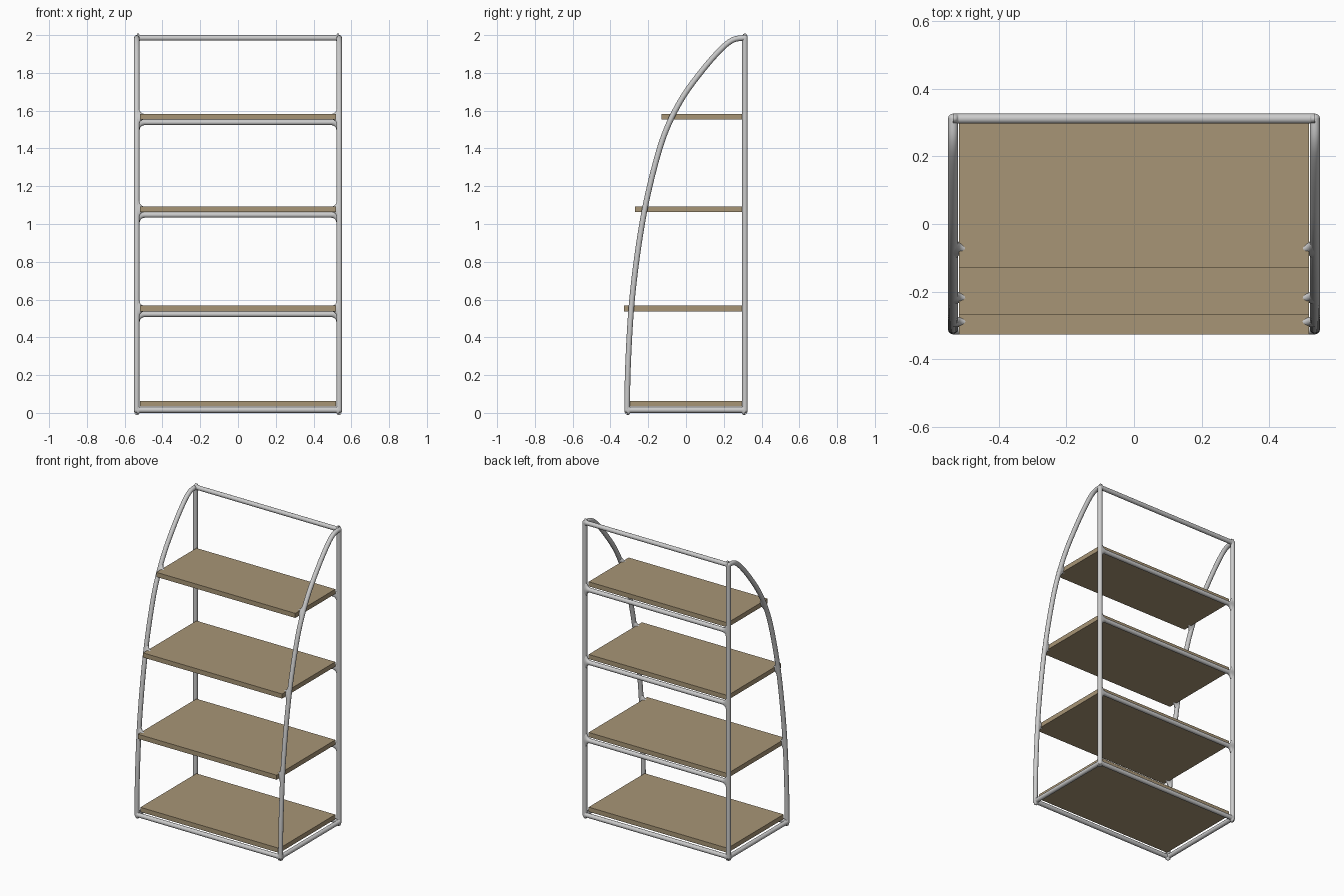
import bpy, bmesh, math
from mathutils import Vector

if "Cube" in bpy.data.objects:
    bpy.data.objects.remove(bpy.data.objects["Cube"])

R = 0.0148             # tube radius
X, Y = 0.536, 0.312    # tube centre lines
ZB, ZT = 0.015, 1.985
SEG = 20

wood = bpy.data.materials.new("wood")
wood.diffuse_color = (0.39, 0.30, 0.18, 1)
wood.use_nodes = True
wood.node_tree.nodes["Principled BSDF"].inputs["Base Color"].default_value = wood.diffuse_color


def finish(name, bm):
    bmesh.ops.recalc_face_normals(bm, faces=bm.faces)
    me = bpy.data.meshes.new(name)
    bm.to_mesh(me)
    bm.free()
    ob = bpy.data.objects.new(name, me)
    bpy.context.collection.objects.link(ob)
    return ob


def sweep(name, rings):
    """Skin rings given as (centre, half-axis u, half-axis v)."""
    bm = bmesh.new()
    loops = []
    for c, u, v in rings:
        loops.append([bm.verts.new(c + u * math.cos(2 * math.pi * i / SEG) + v * math.sin(2 * math.pi * i / SEG))
                      for i in range(SEG)])
    for a, b in zip(loops, loops[1:]):
        for i in range(SEG):
            j = (i + 1) % SEG
            bm.faces.new((a[i], a[j], b[j], b[i]))
    bm.faces.new(loops[0])
    bm.faces.new(loops[-1])
    ob = finish(name, bm)
    for p in ob.data.polygons:
        p.use_smooth = len(p.vertices) == 4
    return ob


def bar(name, a, b, up, flare=0.0):
    """Straight tube whose ends flare along 'up' like a weld fillet."""
    a, b, up = Vector(a), Vector(b), Vector(up).normalized()
    d = (b - a).normalized()
    u = d.cross(up).normalized() * R
    stations = [(0.0, flare)]
    if flare:
        for k in range(7):
            t = k / 6 * math.pi / 2
            stations.append((R * 0.7 + flare * math.sin(t) * 0.8, flare * (1 - math.sin(t)) ** 1.0
                             if k == 0 else flare * (1 - math.sqrt(1 - (1 - math.sin(t)) ** 2)) if k > 6
                             else flare * (1 - math.sqrt(max(0, 1 - (1 - math.sin(t)) ** 2)))))
    rings = [(a + d * s, u, up * (R + f)) for s, f in stations]
    rings += [(b - d * s, u, up * (R + f)) for s, f in reversed(stations)]
    return sweep(name, rings)


def ball(name, loc):
    bm = bmesh.new()
    bmesh.ops.create_uvsphere(bm, u_segments=SEG, v_segments=12, radius=R)
    bmesh.ops.translate(bm, verts=bm.verts, vec=loc)
    ob = finish(name, bm)
    for p in ob.data.polygons:
        p.use_smooth = True


def board(name, y0, y1, z0, z1):
    bm = bmesh.new()
    bmesh.ops.create_cube(bm, size=1)
    for v in bm.verts:
        v.co = (v.co.x * 1.036, y0 + (v.co.y + 0.5) * (y1 - y0), z0 + (v.co.z + 0.5) * (z1 - z0))
    finish(name, bm).data.materials.append(wood)


# Profile of the curved front rail (y, z), smoothed by a spline
P = [Vector(p) for p in [(-0.312, ZB), (-0.307, 0.25), (-0.290, 0.55), (-0.260, 0.82), (-0.218, 1.08),
                         (-0.162, 1.32), (-0.104, 1.5), (-0.018, 1.67), (0.092, 1.82), (0.188, 1.928),
                         (0.25, 1.975), (Y, ZT)]]
path = []
for i in range(len(P) - 1):
    p1, p2 = P[i], P[i + 1]
    p0 = P[i - 1] if i else 2 * p1 - p2
    p3 = P[i + 2] if i + 2 < len(P) else p2 + Vector((0.06, 0))
    for k in range(6):
        t = k / 6
        path.append(0.5 * (2 * p1 + (p2 - p0) * t + (2 * p0 - 5 * p1 + 4 * p2 - p3) * t ** 2
                           + (3 * p1 - p0 - 3 * p2 + p3) * t ** 3))
path.append(P[-1])


def rail_at(z):
    for a, b in zip(path, path[1:]):
        if a.y <= z <= b.y:
            d = b - a
            return a.x + d.x * (z - a.y) / d.y, d.normalized()


# Side frames: curved rail, back post, floor rail, rounded corners
for side, s in (("left", -1), ("right", 1)):
    rings = []
    for i, p in enumerate(path):
        d = (path[min(i + 1, len(path) - 1)] - path[max(i - 1, 0)]).normalized()
        rings.append((Vector((s * X, p.x, p.y)), Vector((R, 0, 0)), Vector((0, -d.y, d.x)) * R))
    sweep(side + "_curved_rail", rings)
    bar(side + "_back_post", (s * X, Y, ZB), (s * X, Y, ZT), (0, 1, 0))
    bar(side + "_floor_rail", (s * X, -Y, ZB), (s * X, Y, ZB), (0, 0, 1), 0.012)
    for n, y, z in (("front", -Y, ZB), ("back", Y, ZB), ("top", Y, ZT)):
        ball(side + "_" + n + "_corner", (s * X, y, z))

# Full-width bars at floor and top
for n, y, z in (("front_floor_bar", -Y, ZB), ("back_floor_bar", Y, ZB), ("top_bar", Y, ZT)):
    bar(n, (-X, y, z), (X, y, z), (0, 0, 1), 0.01)

# Shelves with a back bar beneath and a front bar inside the board
board("bottom_shelf", -0.30, 0.297, 0.033, 0.064)
for n, y0, z in (("lower", -0.327, 0.552), ("middle", -0.27, 1.078), ("upper", -0.13, 1.568)):
    board(n + "_shelf", y0, 0.297, z - 0.0155, z + 0.0155)
    zb = z - 0.03
    bar(n + "_back_bar", (-X, Y, zb), (X, Y, zb), (0, 0, 1), 0.04)
    y, d = rail_at(z)
    bar(n + "_front_bar", (-X, y, z), (X, y, z), (0, d.x, d.y), 0.04)
